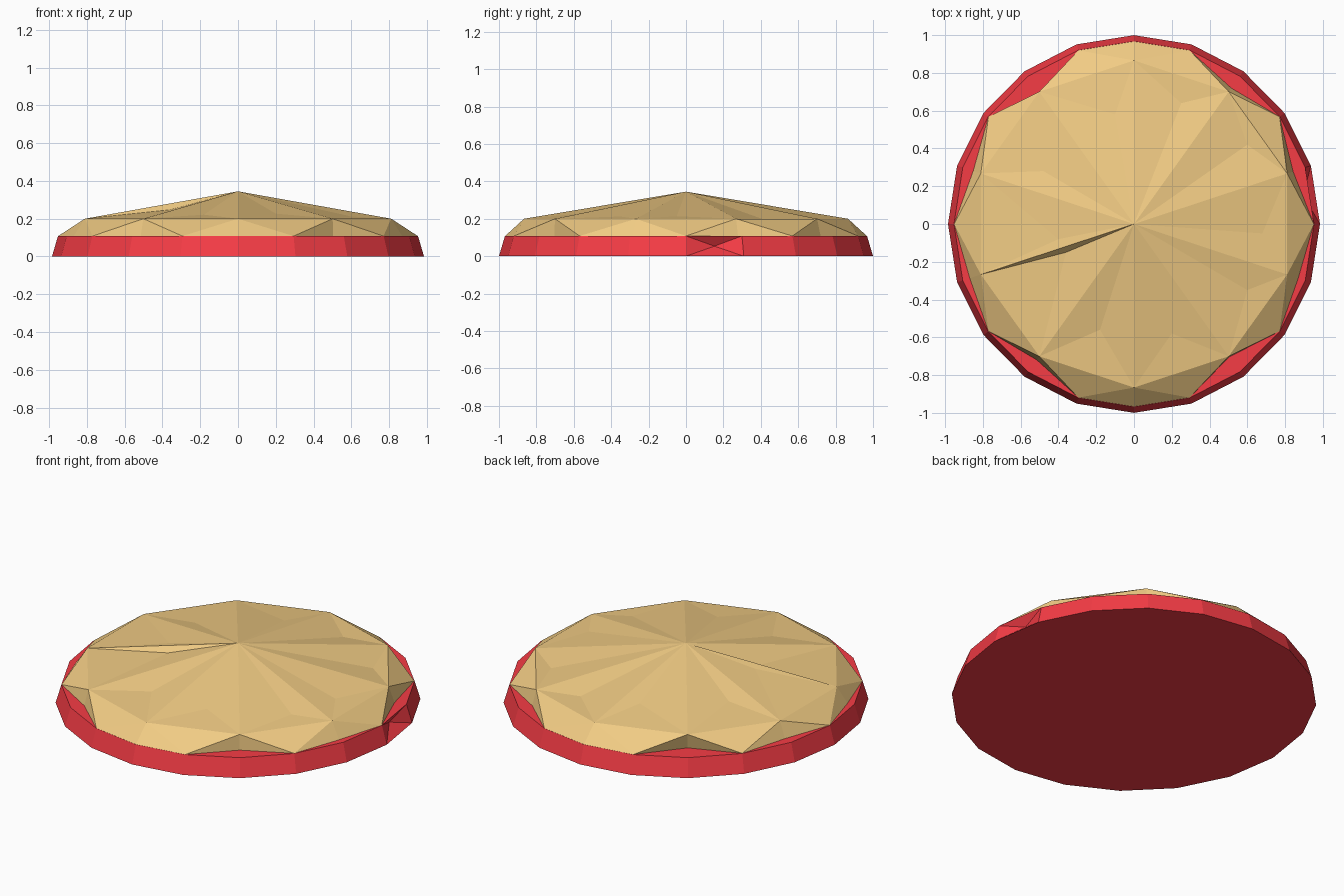
import bpy, bmesh
from math import cos, sin, radians, atan2, hypot, pi

if "Cube" in bpy.data.objects:
    bpy.data.objects.remove(bpy.data.objects["Cube"])

X_SCALE = 0.985


def material(name, color):
    m = bpy.data.materials.new(name)
    m.diffuse_color = (*color, 1)
    m.use_nodes = True
    m.node_tree.nodes["Principled BSDF"].inputs["Base Color"].default_value = m.diffuse_color
    return m


def ring(bm, count, radius, z, start=0):
    step = 360 / count
    return [bm.verts.new((radius * X_SCALE * cos(radians(start + i * step)),
                          radius * sin(radians(start + i * step)), z))
            for i in range(count)]


def finish(bm, name, mat):
    bmesh.ops.recalc_face_normals(bm, faces=bm.faces)
    me = bpy.data.meshes.new(name)
    bm.to_mesh(me)
    bm.free()
    me.materials.append(mat)
    ob = bpy.data.objects.new(name, me)
    bpy.context.collection.objects.link(ob)


# Red base: tapered 20-sided disc with one dented side
bm = bmesh.new()
low = ring(bm, 20, 1.0, 0)
high = ring(bm, 20, 0.968, 0.108)
bm.faces.new(low)
bm.faces.new(high)
for i in range(20):
    j = (i + 1) % 20
    side = bm.faces.new((low[i], low[j], high[j], high[i]))
    if i == 0:
        dented = side
dent = bmesh.ops.poke(bm, faces=[dented])["verts"][0]
dent.co.x -= 0.05
finish(bm, "red_base", material("red", (0.92, 0.045, 0.06)))

# Tan crust: shallow ten-sided cone over a faceted, chipped skirt
bm = bmesh.new()
apex = bm.verts.new((0, 0, 0.345))
rim = ring(bm, 10, 0.866, 0.2, -18)
skirt = ring(bm, 20, 0.967, 0.108, -18)

# Chips: skirt corners pulled in so the red shows beneath
chips = [0.96, 0.93, 0.92, 1.0, 0.87, 0.94, 0.96, 0.92, 1.0, 0.9]
for corner, pull in enumerate(chips):
    v = skirt[corner * 2]
    v.co.x *= pull
    v.co.y *= pull

# One crease point (x, y, depth) on each sector of the cone
creases = [(0.68, -0.05, 0.01), (0.6, 0.42, 0.02), (0.25, 0.64, 0.02),
           (-0.1, 0.58, 0.01), (-0.48, 0.28, 0.015), (-0.4, -0.08, 0.005),
           (-0.36, -0.15, 0.03), (-0.18, -0.56, 0.02), (0.2, -0.58, 0.01),
           (0.6, -0.35, 0.01)]
for k, (x, y, depth) in enumerate(creases):
    a, b = rim[k], rim[(k + 1) % 10]
    offset = atan2(y, x / X_SCALE) - k * pi / 5
    reach = hypot(x / X_SCALE, y) * cos(offset) / (0.866 * cos(pi / 10))
    c = bm.verts.new((x, y, 0.345 - 0.145 * reach - depth))
    for tri in ((apex, a, c), (a, b, c), (b, apex, c)):
        bm.faces.new(tri)
    s0, s1, s2 = (skirt[(2 * k + n) % 20] for n in range(3))
    for tri in ((a, s0, s1), (a, s1, b), (b, s1, s2)):
        bm.faces.new(tri)
finish(bm, "tan_crust", material("tan", (0.88, 0.6, 0.23)))
